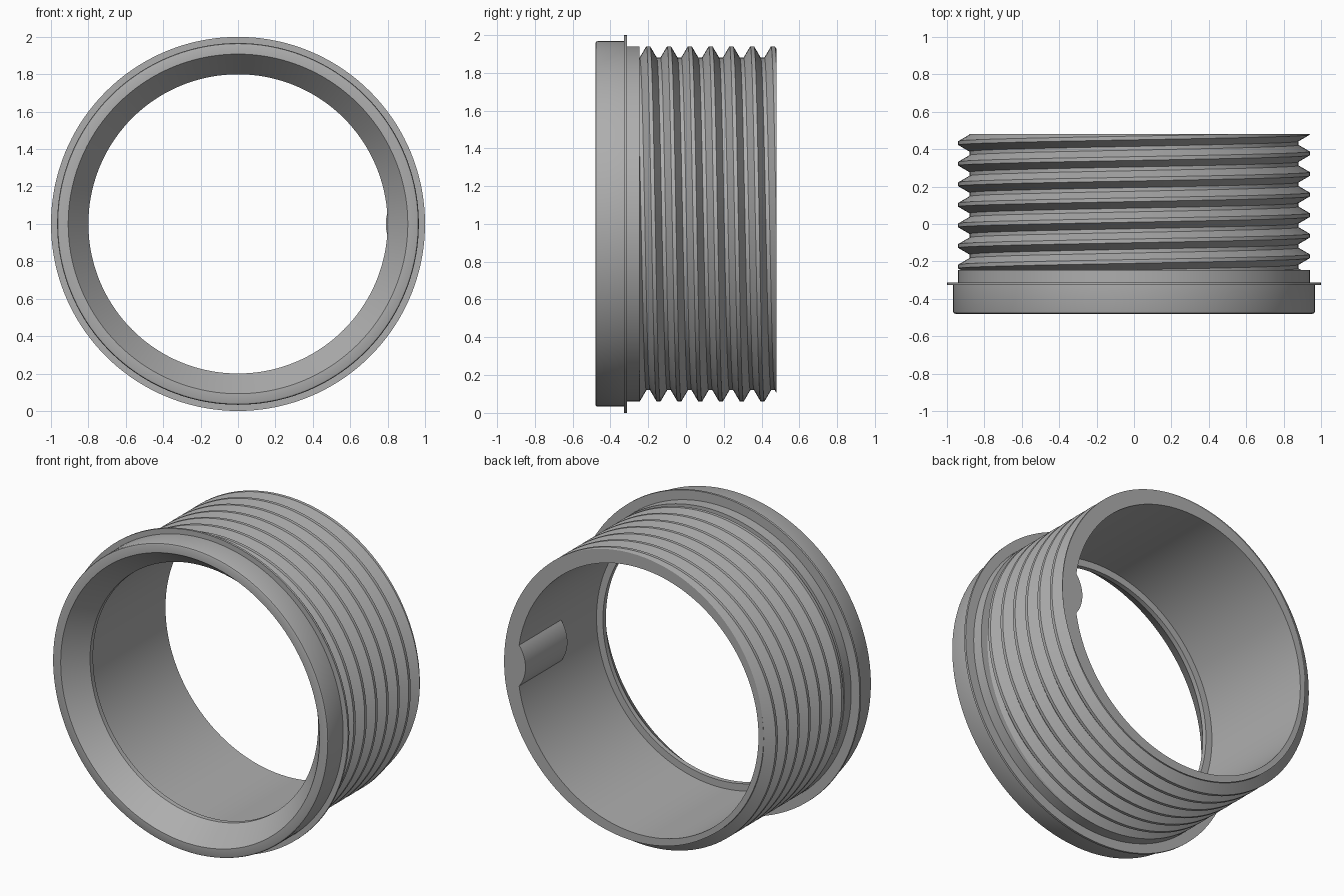
import bpy, bmesh, math

if "Cube" in bpy.data.objects:
    bpy.data.objects.remove(bpy.data.objects["Cube"], do_unlink=True)

STEPS = 144                       # segments round the ring
FRONT, BACK, COLLAR_END = -0.48, 0.48, -0.245
PITCH, CREST, ROOT = 0.11, 0.94, 0.88
FLAT = 0.02                       # width of crest and root flats
BORE, LIP = 0.845, 0.80
CENTRE_Z = 1.0

grey = bpy.data.materials.new("plain grey")
grey.use_nodes = True
colour = (0.42, 0.42, 0.42, 1)
grey.diffuse_color = colour
grey.node_tree.nodes["Principled BSDF"].inputs["Base Color"].default_value = colour


def make_object(name, bm):
    bmesh.ops.remove_doubles(bm, verts=bm.verts, dist=1e-5)
    bmesh.ops.recalc_face_normals(bm, faces=bm.faces)
    mesh = bpy.data.meshes.new(name)
    bm.to_mesh(mesh)
    bm.free()
    mesh.materials.append(grey)
    obj = bpy.data.objects.new(name, mesh)
    bpy.context.collection.objects.link(obj)
    bpy.ops.object.select_all(action='DESELECT')
    obj.select_set(True)
    bpy.context.view_layer.objects.active = obj
    bpy.ops.object.shade_smooth_by_angle(angle=math.radians(30))
    return obj


def thread_radius(y, shift):
    # trapezoid wave, crest centred on a multiple of the pitch
    phase = (y - shift) / PITCH
    d = abs(phase - round(phase)) * PITCH
    slope = PITCH / 2 - FLAT
    f = min(max((d - FLAT / 2) / slope, 0), 1)
    return CREST + (ROOT - CREST) * f


# Fixed part of the cross-section: bore, lip, conical mouth, rim, flange, collar
section = [(BORE, BACK), (BORE, -0.31), (LIP, -0.31), (LIP, -0.34),
           (0.908, FRONT), (0.955, FRONT), (0.9635, -0.4765), (0.967, -0.468),
           (0.967, -0.327), (1.0, -0.327), (1.0, -0.313),
           (CREST, -0.313), (CREST, COLLAR_END)]

# Corner positions of the thread, wide enough for a whole turn
half = PITCH / 2
corners = [i * PITCH + o for i in range(-5, 8)
           for o in (-FLAT / 2, FLAT / 2, half - FLAT / 2, half + FLAT / 2)]

# Threaded ring: the thread corners climb one pitch per turn, cut off at both ends
bm = bmesh.new()
rings = []
for s in range(STEPS + 1):
    t = math.tau * s / STEPS
    shift = 0.02 + PITCH * s / STEPS
    points = list(section)
    for c in [COLLAR_END - shift] + corners + [BACK - shift]:
        y = min(max(c + shift, COLLAR_END), BACK)
        points.append((thread_radius(y, shift), y))
    rings.append([bm.verts.new((r * math.sin(t), y, CENTRE_Z + r * math.cos(t)))
                  for r, y in points])
for a, b in zip(rings, rings[1:]):
    for k in range(len(a)):
        n = (k + 1) % len(a)
        bm.faces.new((a[k], a[n], b[n], b[k]))
make_object("threaded_ring", bm)

# Rounded rib inside the bore on the left side
RIB_R, RIB_X, RIB_START = 0.21, 1.0, 0.06
bm = bmesh.new()
outline = []
for i in range(17):
    a = math.radians(-39 + 78 * i / 16)
    outline.append((RIB_X - RIB_R * math.cos(a), RIB_R * math.sin(a)))
for i in range(9):
    a = math.radians(9 - 18 * i / 8)
    outline.append((0.85 * math.cos(a), 0.85 * math.sin(a)))
face = bm.faces.new([bm.verts.new((x, RIB_START, CENTRE_Z + z)) for x, z in outline])
ext = bmesh.ops.extrude_face_region(bm, geom=[face], use_keep_orig=True)
moved = [v for v in ext["geom"] if isinstance(v, bmesh.types.BMVert)]
bmesh.ops.translate(bm, verts=moved, vec=(0, BACK - RIB_START, 0))
make_object("inner_rib", bm)
